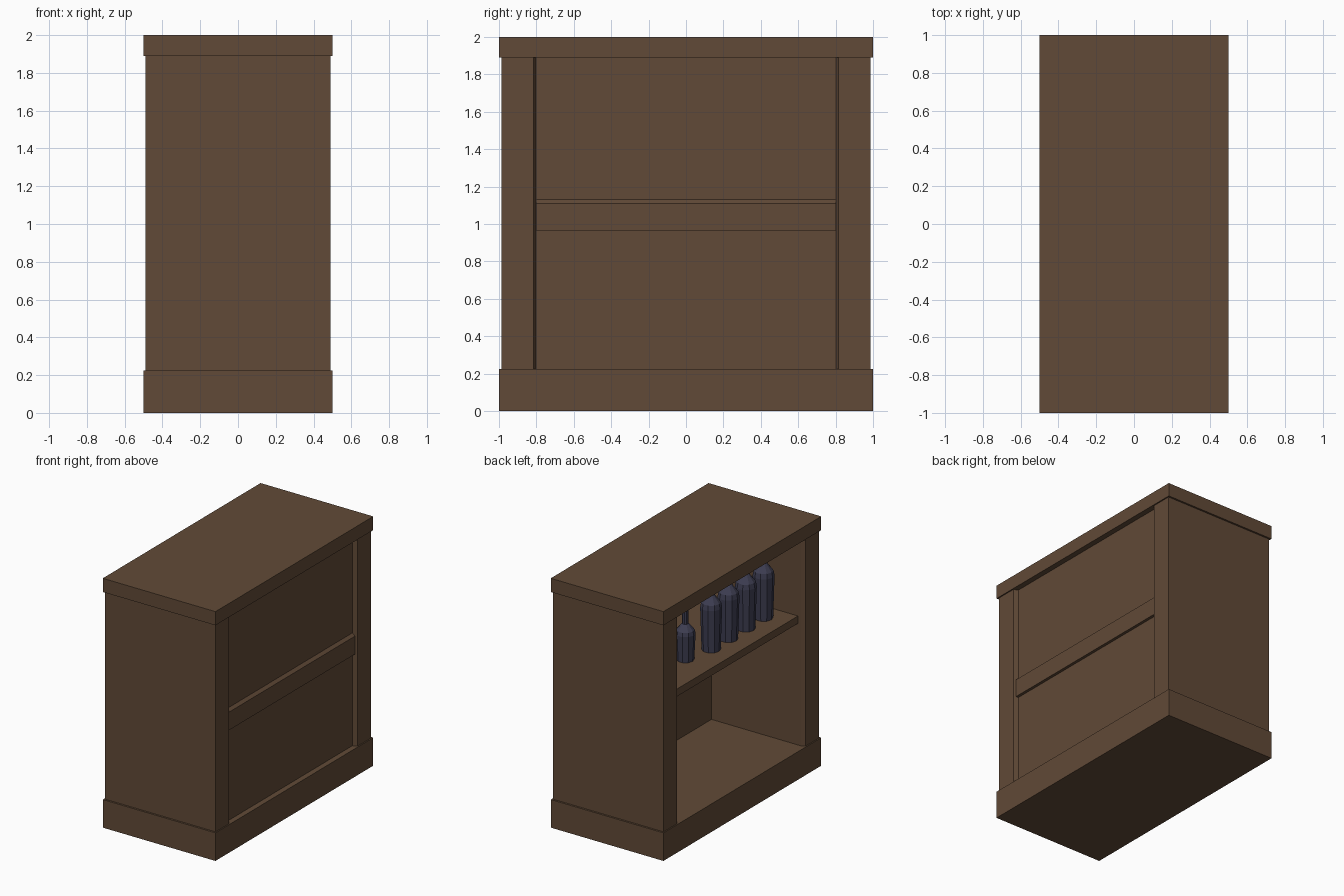
import bpy, bmesh, math
from mathutils import Vector

if "Cube" in bpy.data.objects:
    bpy.data.objects.remove(bpy.data.objects["Cube"])


def material(name, rgb):
    m = bpy.data.materials.new(name)
    m.diffuse_color = (*rgb, 1)
    m.use_nodes = True
    m.node_tree.nodes["Principled BSDF"].inputs["Base Color"].default_value = m.diffuse_color
    return m


WOOD = material("dark brown wood", (0.120, 0.068, 0.038))
GLASS = material("blue grey glass", (0.048, 0.048, 0.085))


def finish(name, bm, mat):
    bmesh.ops.recalc_face_normals(bm, faces=bm.faces)
    me = bpy.data.meshes.new(name)
    bm.to_mesh(me)
    bm.free()
    me.materials.append(mat)
    ob = bpy.data.objects.new(name, me)
    bpy.context.collection.objects.link(ob)
    return ob


def prism(name, points, offset, mat=WOOD):
    """Extrude a closed polygon by an offset vector."""
    bm = bmesh.new()
    face = bm.faces.new([bm.verts.new(p) for p in points])
    out = bmesh.ops.extrude_face_region(bm, geom=[face], use_keep_orig=True)
    moved = [g for g in out["geom"] if isinstance(g, bmesh.types.BMVert)]
    bmesh.ops.translate(bm, verts=moved, vec=Vector(offset))
    return finish(name, bm, mat)


def box(name, x0, x1, y0, y1, z0, z1):
    pts = [(x0, y0, z0), (x1, y0, z0), (x1, y1, z0), (x0, y1, z0)]
    return prism(name, pts, (0, 0, z1 - z0))


def bottle(name, x, y, z, profile, sides=10):
    """Low-poly turned bottle from (radius, height) rings."""
    bm = bmesh.new()
    rings = [[bm.verts.new((x + r * math.cos(2 * math.pi * i / sides),
                            y + r * math.sin(2 * math.pi * i / sides), z + h))
              for i in range(sides)] for r, h in profile]
    for a, b in zip(rings, rings[1:]):
        for i in range(sides):
            j = (i + 1) % sides
            bm.faces.new((a[i], a[j], b[j], b[i]))
    bm.faces.new(rings[0])
    bm.faces.new(rings[-1])
    finish(name, bm, GLASS)


LOW, HIGH = 0.225, 1.89

# plinth and counter top
box("plinth", -0.5, 0.5, -1, 1, 0, LOW)
box("counter_top", -0.5, 0.5, -1, 1, HIGH, 2.0)

# side walls, with the inner edges chamfered
for side, s in (("left", 1), ("right", -1)):
    outline = [(-0.49, 0.985), (-0.49, 0.815), (-0.46, 0.80),
               (0.455, 0.80), (0.49, 0.815), (0.49, 0.985)]
    prism(side + "_wall", [(x, s * y, LOW) for x, y in outline],
          (0, 0, HIGH - LOW))

# recessed panel and its cross rail
box("customer_side_panel", 0.334, 0.455, -0.8, 0.8, LOW, HIGH)
rail = [(0.455, 1.13), (0.478, 1.11), (0.478, 0.965), (0.455, 0.965)]
prism("cross_rail", [(x, -0.8, z) for x, z in rail], (0, 1.6, 0))

# inner shelf
SHELF = 1.26
box("shelf", -0.434, 0.334, -0.8, 0.8, SHELF - 0.06, SHELF)

# bottles standing on the shelf
tall = [(0.07, 0), (0.08, 0.34), (0.072, 0.38), (0.04, 0.42),
        (0.026, 0.44), (0.026, 0.57)]
short = [(0.065, 0), (0.075, 0.21), (0.068, 0.24), (0.038, 0.275),
         (0.024, 0.29), (0.024, 0.40)]
for i, y in enumerate((0.03, -0.19, -0.41, -0.635)):
    bottle(f"tall_bottle_{i + 1}", -0.244, y, SHELF, tall)
for i, y in enumerate((0.28, 0.51)):
    bottle(f"short_bottle_{i + 1}", -0.19, y, SHELF, short)
